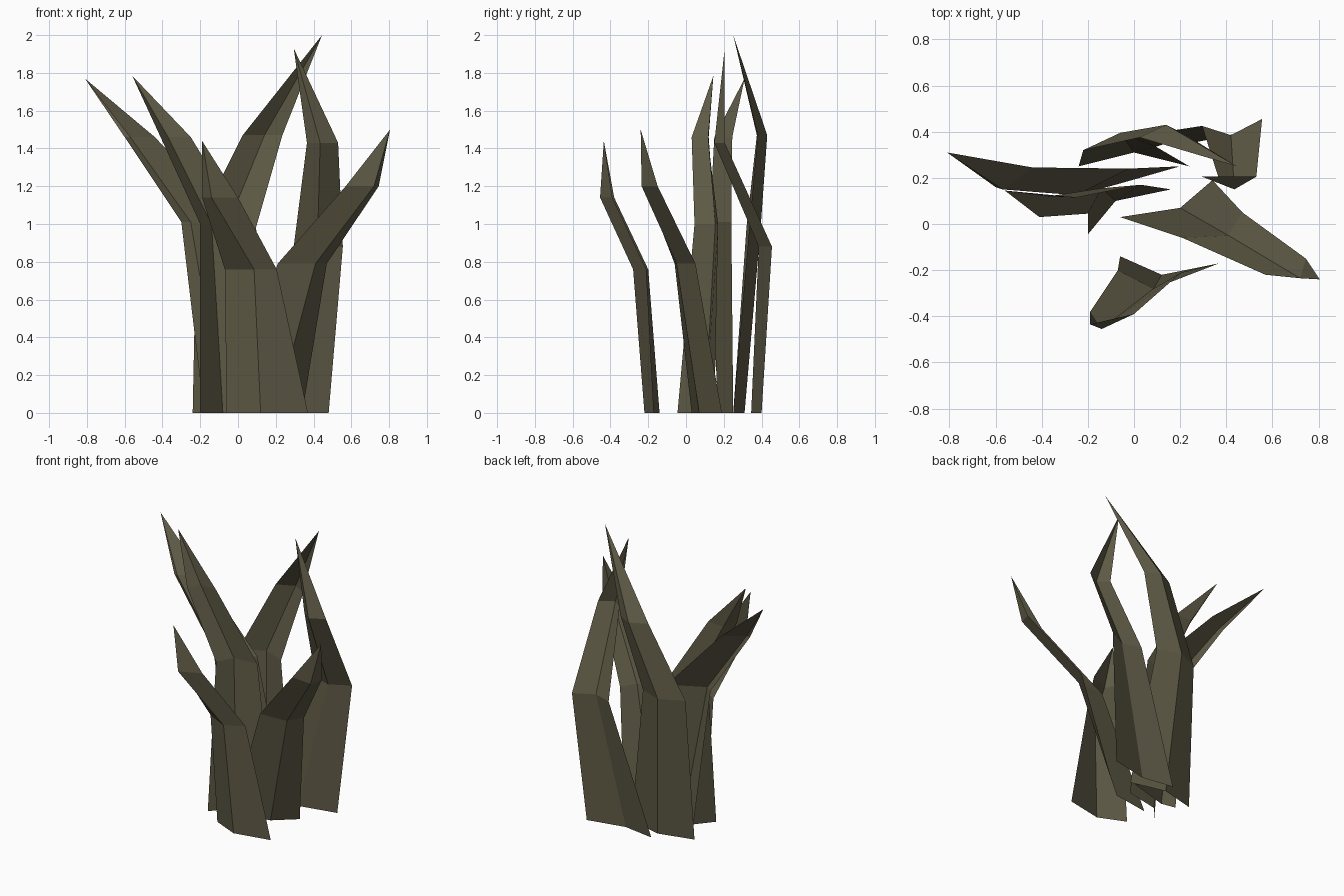
import bpy

# one flat colour for the whole tuft
olive = bpy.data.materials.new("dull_olive")
olive.diffuse_color = (0.115, 0.104, 0.062, 1.0)


def blade(name, rings, tip, inward=False):
    """Folded leaf: each ring is (z, left xy, fold xy, right xy), closing at a tip."""
    verts = [(x, y, z) for z, *row in rings for x, y in row] + [tip]
    faces = []
    for r in range(len(rings) - 1):
        for c in range(2):
            a = r * 3 + c
            faces.append((a, a + 1, a + 4, a + 3))
    last, end = 3 * (len(rings) - 1), len(verts) - 1
    faces += [(last, last + 1, end), (last + 1, last + 2, end)]
    if inward:
        faces = [f[::-1] for f in faces]
    mesh = bpy.data.meshes.new(name)
    mesh.from_pydata(verts, [], faces)
    mesh.materials.append(olive)
    obj = bpy.data.objects.new(name, mesh)
    bpy.context.collection.objects.link(obj)
    return obj


# short blade at the front, leaning forward
blade("front_blade", [
    (0.00, (-0.06, -0.14), (0.12, -0.22), (0.37, -0.17)),
    (0.76, (-0.07, -0.20), (0.085, -0.28), (0.205, -0.21)),
    (1.14, (-0.19, -0.38), (-0.14, -0.455), (0.0, -0.39)),
], (-0.19, -0.435, 1.44), inward=True)

# blade leaning far to the right
blade("right_blade", [
    (0.00, (-0.06, 0.03), (0.20, 0.07), (0.34, 0.19)),
    (0.79, (0.21, -0.06), (0.41, -0.05), (0.47, 0.05)),
    (1.20, (0.57, -0.22), (0.72, -0.235), (0.745, -0.15)),
], (0.805, -0.24, 1.50), inward=True)

# tall blade at the back right, curling forward
blade("back_right_blade", [
    (0.00, (0.0, 0.38), (0.22, 0.345), (0.48, 0.40)),
    (0.88, (0.295, 0.425), (0.42, 0.385), (0.555, 0.455)),
    (1.43, (0.365, 0.205), (0.435, 0.15), (0.53, 0.205)),
], (0.295, 0.205, 1.93), inward=True)

# tallest blade at the back, leaning right
blade("back_blade", [
    (0.00, (-0.24, 0.25), (0.0, 0.31), (0.24, 0.25)),
    (0.98, (-0.22, 0.32), (-0.06, 0.395), (0.095, 0.335)),
    (1.47, (0.025, 0.375), (0.14, 0.43), (0.235, 0.38)),
], (0.445, 0.25, 2.00))

# outer left blade
blade("outer_left_blade", [
    (0.00, (-0.18, 0.19), (-0.08, 0.17), (0.20, 0.25)),
    (1.01, (-0.30, 0.16), (-0.25, 0.125), (-0.02, 0.24)),
    (1.46, (-0.60, 0.16), (-0.57, 0.15), (-0.44, 0.245)),
], (-0.81, 0.31, 1.77))

# inner left blade
blade("inner_left_blade", [
    (0.00, (-0.20, -0.045), (-0.08, 0.10), (0.16, 0.15)),
    (1.00, (-0.20, 0.045), (-0.14, 0.155), (0.03, 0.17)),
    (1.46, (-0.41, 0.03), (-0.37, 0.12), (-0.25, 0.115)),
], (-0.56, 0.145, 1.785))
